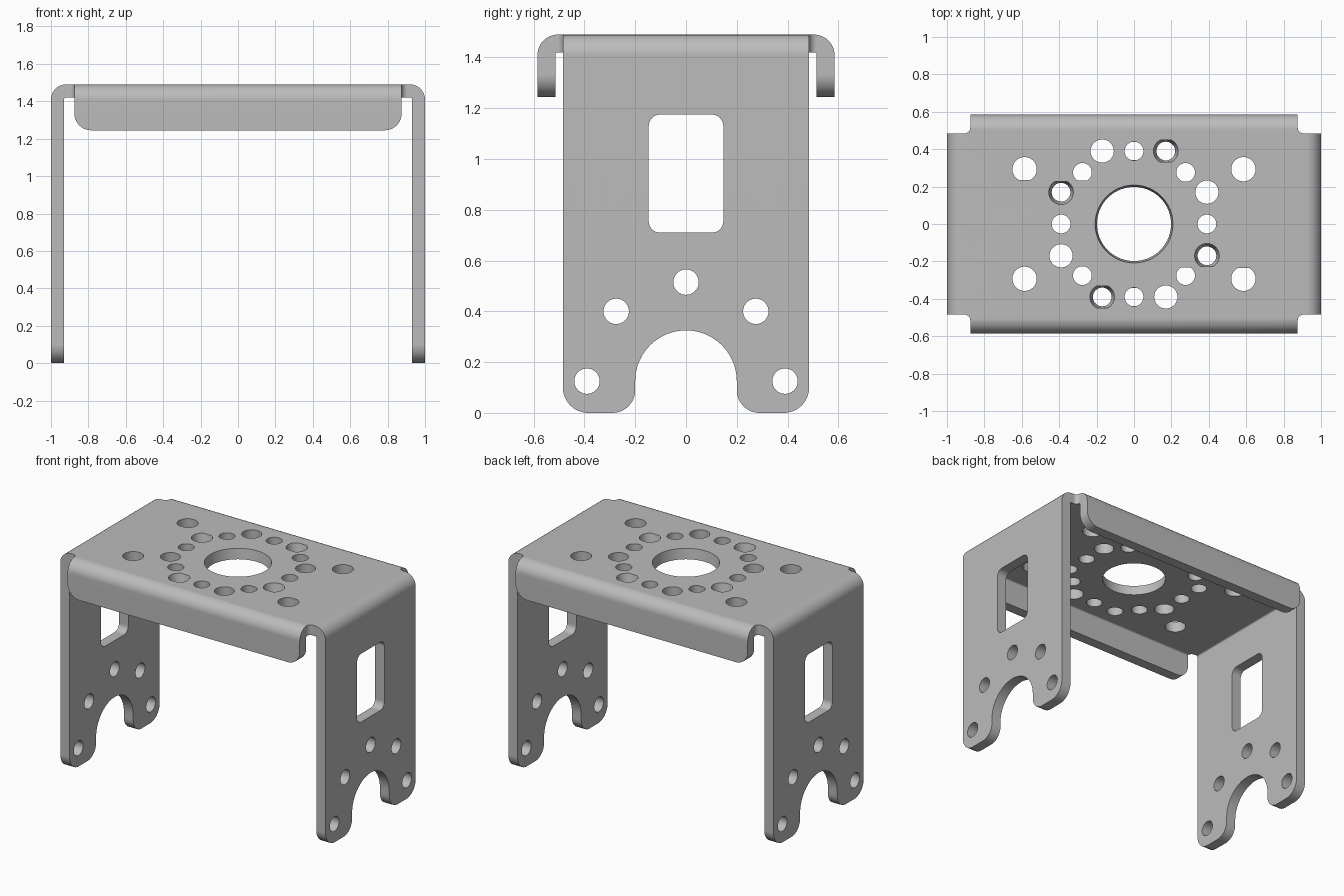
import bpy, bmesh, math
from mathutils import Vector

if "Cube" in bpy.data.objects:
    bpy.data.objects.remove(bpy.data.objects["Cube"], do_unlink=True)

# Sheet dimensions
HEIGHT, THICK, BEND = 1.49, 0.07, 0.08      # top level, sheet gauge, outer bend radius
HALF_X, HALF_Y = 1.0, 0.585
FLAT_X, FLAT_Y = HALF_X - BEND, HALF_Y - BEND   # where the bends begin
STEPS = 8


def leg_u(z):
    """Flat-pattern x of a height on the leg."""
    return FLAT_X + HEIGHT - z


def flange_v(z):
    """Flat-pattern y of a height on the flange."""
    return FLAT_Y + HEIGHT - z


def rounded(corners, steps=12):
    """Right-angled outline from (x, y, radius) corners."""
    pts = []
    for i, (x, y, r) in enumerate(corners):
        p = Vector((x, y))
        a = (Vector(corners[i - 1][:2]) - p).normalized()
        b = (Vector(corners[(i + 1) % len(corners)][:2]) - p).normalized()
        for k in range(steps + 1):
            t = math.pi / 2 * k / steps
            q = p + r * (a + b - b * math.cos(t) - a * math.sin(t))
            if not pts or (q - pts[-1]).length > 1e-4:
                pts.append(q)
    if (pts[0] - pts[-1]).length < 1e-4:
        pts.pop()
    return pts


def circle(x, y, r, n=40):
    return [Vector((x + r * math.cos(math.tau * k / n),
                    y + r * math.sin(math.tau * k / n))) for k in range(n)]


def quarter_turns(x, y):
    return [(x, y), (-y, x), (-x, -y), (y, -x)]


# Flat outline: one quarter, mirrored to the other three
quarter = [(leg_u(0.325), 0.2, 0.2), (leg_u(0), 0.2, 0.09), (leg_u(0), 0.485, 0.1),
           (0.875, 0.485, 0.03), (0.875, flange_v(1.245), 0.09)]
outline = (quarter + [(-x, y, r) for x, y, r in reversed(quarter)]
           + [(-x, -y, r) for x, y, r in quarter]
           + [(x, -y, r) for x, y, r in reversed(quarter)])
loops = [rounded(outline)]

# Top plate holes; tapered ones are (x, y, radius, top radius, bottom radius)
tapered = [(0, 0, 0.203, 0.208, 0.198)]
tapered += [(x, y, 0.058, 0.066, 0.05) for x, y in quarter_turns(0.17, 0.39)]
loops += [circle(0, 0, 0.203, 72)]
loops += [circle(x, y, r) for x, y, r, _, _ in tapered[1:]]
loops += [circle(x, y, 0.062) for x, y in quarter_turns(0.39, 0.17)]
loops += [circle(x, y, 0.05) for x, y in quarter_turns(0.39, 0) + quarter_turns(0.276, 0.276)]
loops += [circle(sx * 0.585, sy * 0.293, 0.065) for sx in (1, -1) for sy in (1, -1)]

# Leg windows and bolt holes
for s in (1, -1):
    lo, hi = s * leg_u(1.175), s * leg_u(0.71)
    loops.append(rounded([(lo, -0.147, 0.045), (hi, -0.147, 0.045),
                          (hi, 0.147, 0.045), (lo, 0.147, 0.045)], 8))
    for y, z in ((0, 0.515), (0.275, 0.4), (-0.275, 0.4), (0.39, 0.125), (-0.39, 0.125)):
        loops.append(circle(s * leg_u(z), y, 0.05))

# Fill the flat pattern as a solid sheet
curve = bpy.data.curves.new("flat_pattern", "CURVE")
curve.dimensions = "2D"
curve.fill_mode = "BOTH"
curve.extrude = THICK / 2
for loop in loops:
    spline = curve.splines.new("POLY")
    spline.points.add(len(loop) - 1)
    for point, q in zip(spline.points, loop):
        point.co = (q.x, q.y, 0, 1)
    spline.use_cyclic_u = True
pattern = bpy.data.objects.new("flat_pattern", curve)
bpy.context.collection.objects.link(pattern)
mesh = bpy.data.meshes.new_from_object(pattern.evaluated_get(bpy.context.evaluated_depsgraph_get()))
bpy.data.objects.remove(pattern, do_unlink=True)

bm = bmesh.new()
bm.from_mesh(mesh)
bmesh.ops.remove_doubles(bm, verts=bm.verts[:], dist=1e-5)

# Taper the countersunk holes and the centre bore
for x, y, r, top, bottom in tapered:
    centre = Vector((x, y))
    for v in bm.verts:
        d = v.co.xy - centre
        if d.length < r + 0.005:
            d *= (top if v.co.z > 0 else bottom) / r
            v.co.x, v.co.y = centre + d

# Score the bend zones
for axis, start in ((Vector((1, 0, 0)), FLAT_X), (Vector((0, 1, 0)), FLAT_Y)):
    for s in (1, -1):
        for k in range(STEPS + 1):
            bmesh.ops.bisect_plane(bm, geom=bm.verts[:] + bm.edges[:] + bm.faces[:], dist=1e-6,
                                   plane_co=axis * s * (start + BEND * k / STEPS), plane_no=axis)


def fold(u, start, depth):
    """Flat distance to (distance, height) after the bend."""
    r = BEND - depth
    past = abs(u) - start
    angle = min(past / BEND, 1) * math.pi / 2
    out = start + r * math.sin(angle)
    z = HEIGHT - BEND + r * math.cos(angle) - max(past - BEND, 0)
    return math.copysign(out, u), z


# Fold legs and flanges down
for v in bm.verts:
    depth = THICK / 2 - v.co.z
    if abs(v.co.x) > FLAT_X:
        v.co.x, v.co.z = fold(v.co.x, FLAT_X, depth)
    elif abs(v.co.y) > FLAT_Y:
        v.co.y, v.co.z = fold(v.co.y, FLAT_Y, depth)
    else:
        v.co.z = HEIGHT - depth
bmesh.ops.recalc_face_normals(bm, faces=bm.faces[:])
bm.to_mesh(mesh)
bm.free()

# Single grey metal
grey = bpy.data.materials.new("grey_metal")
grey.use_nodes = True
colour = (0.5, 0.5, 0.5, 1)
grey.diffuse_color = colour
grey.node_tree.nodes["Principled BSDF"].inputs["Base Color"].default_value = colour
mesh.materials.clear()
mesh.materials.append(grey)

bracket = bpy.data.objects.new("folded_bracket", mesh)
bpy.context.collection.objects.link(bracket)
bpy.ops.object.select_all(action="DESELECT")
bracket.select_set(True)
bpy.context.view_layer.objects.active = bracket
bpy.ops.object.shade_smooth_by_angle(angle=math.radians(30))
weighted = bracket.modifiers.new("flat_face_normals", "WEIGHTED_NORMAL")
weighted.keep_sharp = True
